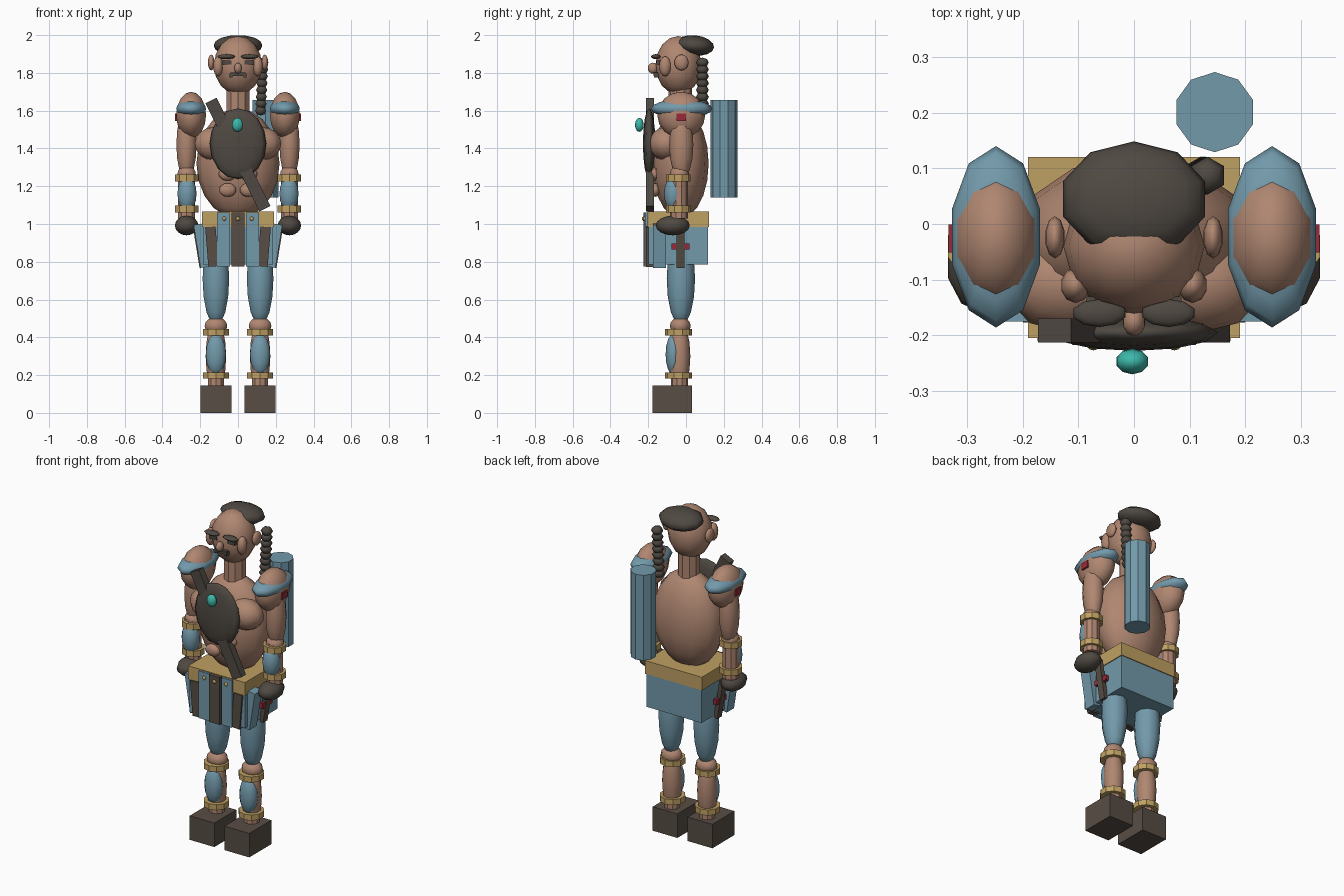
import bpy, bmesh, math
from mathutils import Matrix, Vector, Euler


def material(name, rgb):
    m = bpy.data.materials.new(name)
    m.diffuse_color = (*rgb, 1)
    return m


SKIN = material("skin", (0.43, 0.24, 0.165))
BLUE = material("dusty_blue", (0.17, 0.32, 0.405))
GOLD = material("dull_gold", (0.52, 0.35, 0.125))
BROWN = material("leather_brown", (0.095, 0.074, 0.058))
DARK = material("dark_hair", (0.078, 0.066, 0.054))
RED = material("red", (0.32, 0.022, 0.04))
TEAL = material("teal", (0.045, 0.48, 0.40))


def finish(name, bm, mat, loc, size, rot, smooth):
    # Scale, rotate and place a unit primitive as a named object
    mtx = (Matrix.Translation(Vector(loc)) @ Euler(rot).to_matrix().to_4x4()
           @ Matrix.Diagonal((*size, 1)))
    bmesh.ops.transform(bm, matrix=mtx, verts=bm.verts)
    bmesh.ops.recalc_face_normals(bm, faces=bm.faces)
    for f in bm.faces:
        f.smooth = smooth
    me = bpy.data.meshes.new(name)
    bm.to_mesh(me)
    bm.free()
    me.materials.append(mat)
    ob = bpy.data.objects.new(name, me)
    bpy.context.collection.objects.link(ob)
    return ob


def ball(name, mat, loc, radii, rot=(0, 0, 0), seg=10, rings=8):
    bm = bmesh.new()
    bmesh.ops.create_uvsphere(bm, u_segments=seg, v_segments=rings, radius=1)
    return finish(name, bm, mat, loc, radii, rot, True)


def box(name, mat, loc, size, rot=(0, 0, 0)):
    bm = bmesh.new()
    bmesh.ops.create_cube(bm, size=1)
    return finish(name, bm, mat, loc, size, rot, False)


def tube(name, mat, loc, radius, height, seg=10, top=1.0):
    bm = bmesh.new()
    bmesh.ops.create_cone(bm, cap_ends=True, segments=seg,
                          radius1=1, radius2=top, depth=1)
    return finish(name, bm, mat, loc, (radius, radius, height), (0, 0, 0), False)


# Torso, neck and head
ball("torso", SKIN, (0, -0.03, 1.32), (0.22, 0.15, 0.29), seg=12, rings=10)
tube("neck", SKIN, (0, -0.03, 1.65), 0.063, 0.17)
ball("head", SKIN, (0, -0.04, 1.84), (0.127, 0.122, 0.155), seg=12, rings=8)
ball("hair_cap", DARK, (0, 0.045, 1.945), (0.134, 0.104, 0.054), rot=(-0.1, 0, 0))
ball("nose", SKIN, (0, -0.175, 1.825), (0.021, 0.027, 0.029))
box("moustache", DARK, (0, -0.16, 1.793), (0.08, 0.025, 0.018))

# Belt, skirt and centre front strip
box("pelvis", BLUE, (0, -0.042, 0.89), (0.37, 0.315, 0.21))
box("belt", GOLD, (0, -0.042, 1.025), (0.38, 0.325, 0.08))
box("centre_strip", BROWN, (0, -0.213, 0.918), (0.07, 0.025, 0.285))
ball("centre_rivet", GOLD, (0, -0.226, 1.028), (0.011, 0.008, 0.011))

# Shield on a diagonal chest strap, with a gem
box("chest_strap", DARK, (0, -0.191, 1.367), (0.066, 0.043, 0.64),
    rot=(0, -math.radians(26.5), 0))
ball("chest_shield", DARK, (0, -0.195, 1.425), (0.15, 0.033, 0.187), seg=12, rings=8)
ball("shield_gem", TEAL, (-0.003, -0.247, 1.525), (0.03, 0.023, 0.037))

# Back canister and braid
tube("back_canister", BLUE, (0.145, 0.201, 1.398), 0.072, 0.515)
for i in range(8):
    t = i / 7
    ball("braid_bead", DARK, (0.132 - 0.012 * t, 0.087, 1.855 - 0.255 * t),
         (0.034, 0.034, 0.026), seg=6, rings=4)

for s in (-1, 1):
    # Face
    ball("ear", SKIN, (s * 0.142, -0.024, 1.855), (0.018, 0.038, 0.042))
    ball("cheek", SKIN, (s * 0.105, -0.11, 1.835), (0.027, 0.032, 0.053))
    ball("brow", DARK, (s * 0.062, -0.16, 1.886), (0.049, 0.025, 0.013))
    box("eye", DARK, (s * 0.06, -0.143, 1.855), (0.05, 0.025, 0.02))
    box("moustache_end", DARK, (s * 0.037, -0.158, 1.786), (0.014, 0.025, 0.022))

    # Chest and belly muscles
    ball("pectoral", SKIN, (s * 0.12, -0.105, 1.425), (0.115, 0.09, 0.09))
    for z, w in ((1.265, 0.05), (1.18, 0.048)):
        ball("belly_muscle", SKIN, (s * 0.055, -0.163, z), (w, 0.025, 0.036))

    # Shoulder and its blue guard, with a red badge
    ball("shoulder", SKIN, (s * 0.248, -0.025, 1.577), (0.083, 0.127, 0.123))
    ball("shoulder_guard", BLUE, (s * 0.248, -0.023, 1.61), (0.083, 0.163, 0.05))
    box("shoulder_badge", RED, (s * 0.323, -0.026, 1.565), (0.02, 0.05, 0.04))

    # Arm
    ball("upper_arm", SKIN, (s * 0.273, -0.025, 1.42), (0.056, 0.064, 0.19))
    tube("forearm", SKIN, (s * 0.272, -0.038, 1.15), 0.048, 0.24)
    ball("elbow", SKIN, (s * 0.272, -0.035, 1.26), (0.052, 0.052, 0.052))
    ball("forearm_guard", BLUE, (s * 0.27, -0.066, 1.16), (0.053, 0.05, 0.095))
    for z in (1.243, 1.08):
        tube("arm_bracelet", GOLD, (s * 0.272, -0.04, z), 0.065, 0.036)
    ball("hand", DARK, (s * 0.272, -0.07, 0.992), (0.065, 0.09, 0.052))

    # Skirt strips, front to side
    box("inner_strip", BLUE, (s * 0.077, -0.205, 0.918), (0.068, 0.025, 0.285))
    ball("belt_rivet", GOLD, (s * 0.073, -0.219, 1.028), (0.011, 0.008, 0.011))
    box("outer_strip", BROWN, (s * 0.138, -0.193, 0.88), (0.055, 0.035, 0.21),
        rot=(0, s * 0.08, 0))
    box("corner_strip", BLUE, (s * 0.192, -0.14, 0.885), (0.05, 0.07, 0.23),
        rot=(0, s * 0.16, 0))
    box("side_strip", BROWN, (s * 0.21, -0.03, 0.885), (0.025, 0.042, 0.235),
        rot=(0, s * 0.16, 0))
    box("side_clasp", RED, (s * 0.208, -0.028, 0.88), (0.02, 0.095, 0.032))

    # Leg
    x = s * 0.117
    ball("thigh", BLUE, (x, -0.027, 0.71), (0.074, 0.075, 0.25))
    ball("knee", SKIN, (x, -0.03, 0.46), (0.063, 0.055, 0.048))
    ball("shin", SKIN, (x, -0.035, 0.3), (0.057, 0.058, 0.19))
    tube("ankle", SKIN, (x, -0.035, 0.175), 0.045, 0.09)
    ball("shin_guard", BLUE, (x, -0.066, 0.31), (0.056, 0.042, 0.11))
    for z in (0.428, 0.198):
        tube("leg_bracelet", GOLD, (x, -0.04, z), 0.072, 0.034)
    box("boot", BROWN, (x, -0.072, 0.0725), (0.165, 0.21, 0.145))
